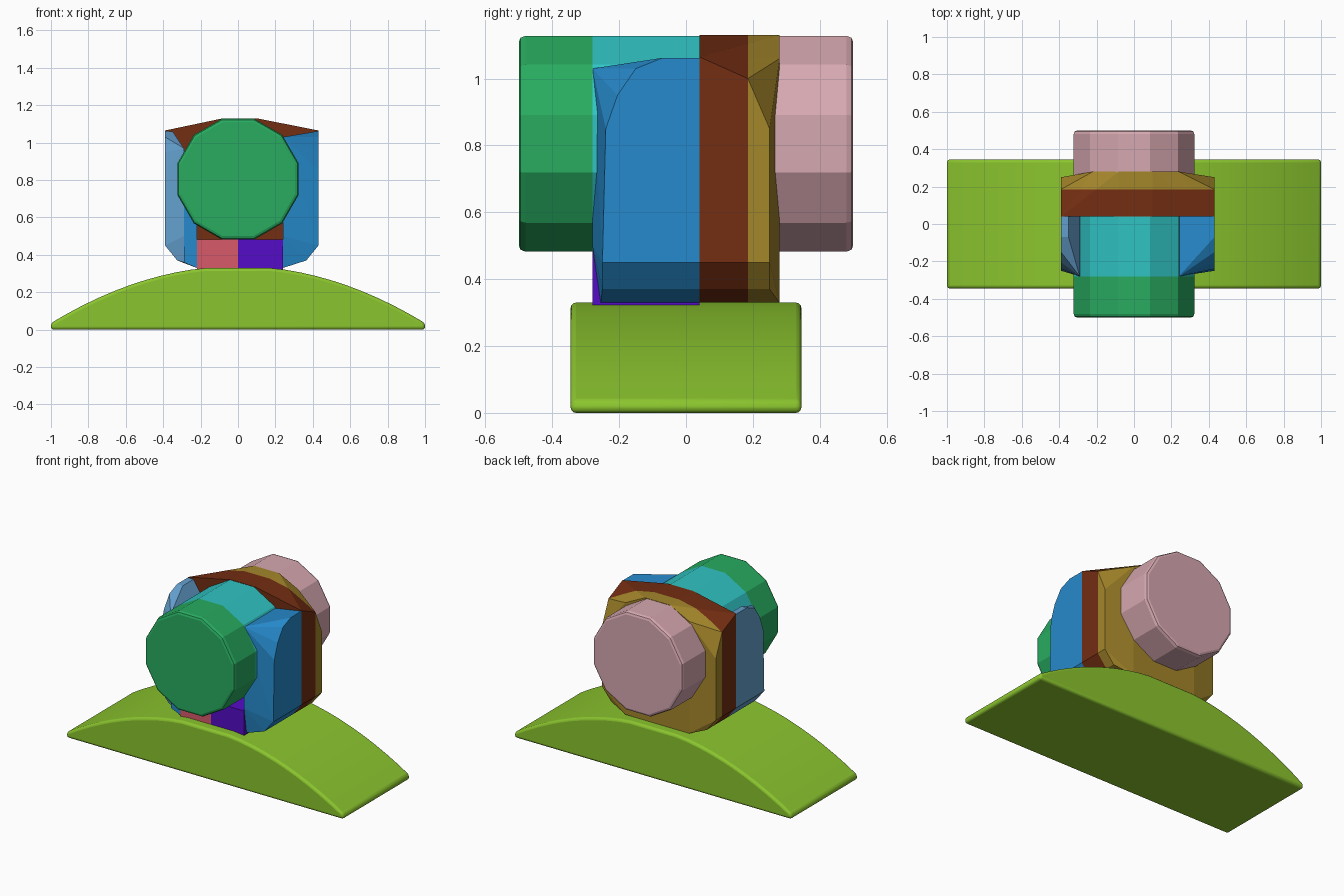
import bpy, bmesh, math

cube = bpy.data.objects.get("Cube")
if cube:
    bpy.data.objects.remove(cube, do_unlink=True)


def material(name, rgb):
    """Flat material from 0-255 display values, stored as linear."""
    lin = [c / 255 / 12.92 if c < 11 else ((c / 255 + 0.055) / 1.055) ** 2.4 for c in rgb]
    m = bpy.data.materials.new(name)
    m.use_nodes = True
    m.diffuse_color = (*lin, 1)
    m.node_tree.nodes["Principled BSDF"].inputs["Base Color"].default_value = (*lin, 1)
    return m


LIME = material("lime", (139, 197, 46))
GREEN = material("green", (40, 172, 96))
CYAN = material("cyan", (48, 196, 196))
PINK = material("dusty pink", (214, 168, 176))
BROWN = material("brown", (115, 45, 18))
GOLD = material("gold", (164, 134, 42))
BLUE = material("blue", (38, 138, 204))
PALE = material("pale blue", (100, 160, 206))
RED = material("coral red", (216, 90, 106))
PURPLE = material("purple", (84, 12, 198))


def finish(name, bm, *mats):
    bmesh.ops.recalc_face_normals(bm, faces=bm.faces)
    mesh = bpy.data.meshes.new(name)
    bm.to_mesh(mesh)
    bm.free()
    for m in mats:
        mesh.materials.append(m)
    ob = bpy.data.objects.new(name, mesh)
    bpy.context.collection.objects.link(ob)
    return ob


def hull(points):
    """Faceted convex solid around the points."""
    bm = bmesh.new()
    for p in points:
        bm.verts.new(p)
    res = bmesh.ops.convex_hull(bm, input=bm.verts)
    loose = [v for v in bm.verts if not v.link_faces]
    bmesh.ops.delete(bm, geom=loose, context='VERTS')
    bmesh.ops.dissolve_limit(bm, angle_limit=0.01, verts=bm.verts, edges=bm.edges)
    return bm


def prism(profile, y0, y1):
    """Extrude an xz profile along y."""
    bm = bmesh.new()
    face = bm.faces.new([bm.verts.new((x, y0, z)) for x, z in profile])
    ext = bmesh.ops.extrude_face_region(bm, geom=[face])
    for v in ext["geom"]:
        if isinstance(v, bmesh.types.BMVert):
            v.co.y = y1
    return bm


def drum(name, rings, mat, sides=12, cz=0.805):
    """Twelve-sided drum along y; rings are (y, apothem)."""
    bm = bmesh.new()
    loops = []
    for y, r in rings:
        rad = r / math.cos(math.pi / sides)
        angs = [(i + 0.5) * math.tau / sides for i in range(sides)]
        loops.append([bm.verts.new((rad * math.cos(a), y, cz + rad * math.sin(a))) for a in angs])
    for a, b in zip(loops, loops[1:]):
        for i in range(sides):
            j = (i + 1) % sides
            bm.faces.new((a[i], a[j], b[j], b[i]))
    bm.faces.new(loops[0])
    bm.faces.new(loops[-1])
    return finish(name, bm, mat)


def smooth(ob, angle):
    bpy.ops.object.select_all(action='DESELECT')
    ob.select_set(True)
    bpy.context.view_layer.objects.active = ob
    bpy.ops.object.shade_smooth_by_angle(angle=math.radians(angle))


# Arched base with softened edges
steps = 24
arch = [(-1 + 2 * i / steps, 0) for i in range(steps + 1)]
arch = [(x, min(0.33, 0.035 + 0.305 * (1 - x * x))) for x, _ in arch]
base = finish("arched_base", prism(arch + [(1, 0), (-1, 0)], -0.345, 0.345), LIME)
bev = base.modifiers.new("soft_edges", 'BEVEL')
bev.width, bev.segments, bev.limit_method = 0.016, 3, 'ANGLE'
smooth(base, 35)

# Central housing: brown band with a chamfered gold back
pts = []
for s in (-1, 1):
    wide, narrow, roof = 0.02 + s * 0.41, 0.01 + s * 0.23, 0.01 + s * 0.09
    pts += [(wide, 0.04, 1.065), (wide, 0.185, 1.0), (wide, 0.25, 0.85)]
    for y in (0.04, 0.25):
        pts += [(wide, y, 0.45), (0.02 + s * 0.345, y, 0.37), (narrow, y, 0.33)]
    pts += [(roof, 0.04, 1.13), (roof, 0.28, 1.13)]
    pts += [(narrow, 0.28, 1.06), (narrow, 0.28, 0.33)]
bm = hull(pts)
bmesh.ops.bisect_plane(bm, geom=bm.verts[:] + bm.edges[:] + bm.faces[:],
                       plane_co=(0, 0.185, 0), plane_no=(0, 1, 0))
for f in bm.faces:
    f.material_index = int(f.calc_center_median().y > 0.185)
finish("housing", bm, BROWN, GOLD)

# Drum through the front and its two end caps
drum("front_drum", [(-0.28, 0.323), (0.04, 0.323)], CYAN)
rim = [(0.5, 0.305), (0.495, 0.317), (0.48, 0.323)]
drum("front_cap", [(-y, r) for y, r in rim] + [(-0.28, 0.323)], GREEN)
drum("back_cap", rim + [(0.25, 0.323)], PINK)

# Side cheeks with rounded upper front corners
outer = [(0.04, 1.062), (-0.07, 1.062), (-0.15, 1.03), (-0.205, 0.95),
         (-0.24, 0.85), (-0.25, 0.45), (0.04, 0.45)]


def cheek(name, x_out, x_low, x_in, top, bottom, mat, ridge=()):
    p = [(x_out, y, z) for y, z in outer]
    p += [(x_low, y, 0.37) for y in (-0.25, 0.04)]
    p += [(x_in, y, z) for y, z in ((-0.28, top), (0.04, top), (-0.28, 0.5),
                                    (-0.255, bottom), (0.04, bottom))]
    finish(name, hull(p + list(ridge)), mat)


cheek("left_cheek", 0.43, 0.365, 0.24, 1.03, 0.33, BLUE)
cheek("right_cheek", -0.39, -0.325, -0.29, 0.97, 0.36, PALE,
      [(-0.35, 0.04, 1.06), (-0.35, -0.07, 1.06)])

# Inner wall beside the right cheek
finish("right_inner_wall", prism([(-0.29, 0.36), (-0.22, 0.33), (-0.22, 1.03), (-0.29, 0.95)],
                                 -0.278, 0.04), BLUE)

# Two-tone foot under the drum
for name, x0, x1, mat in (("right_foot", -0.22, 0, RED), ("left_foot", 0, 0.24, PURPLE)):
    finish(name, prism([(x0, 0.32), (x1, 0.32), (x1, 0.482), (x0, 0.482)], -0.28, 0.04), mat)
